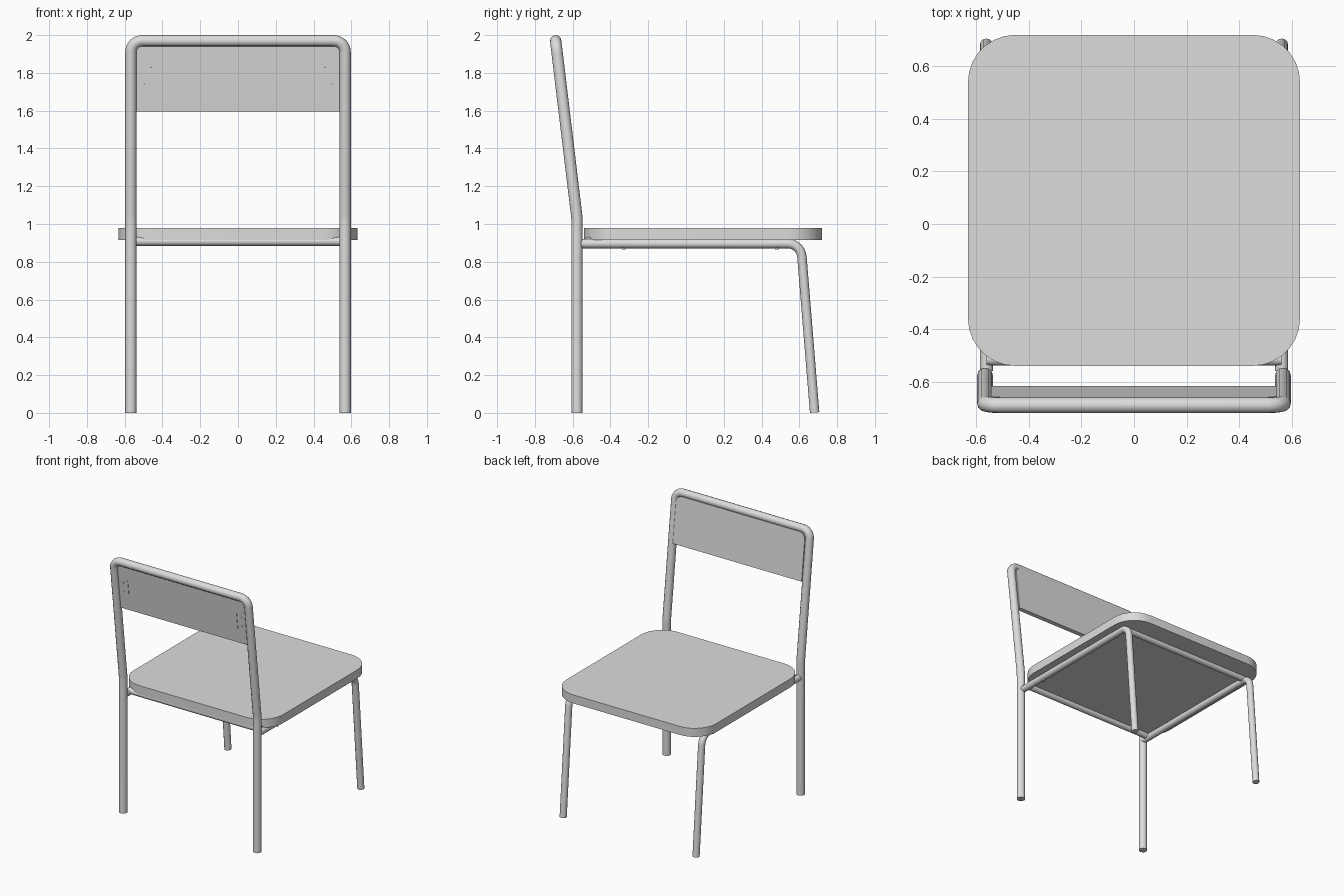
import bpy, bmesh, math
from mathutils import Vector, Matrix

cube = bpy.data.objects.get("Cube")
if cube:
    bpy.data.objects.remove(cube, do_unlink=True)

grey = bpy.data.materials.new("light_grey")
grey.use_nodes = True
colour = (0.72, 0.72, 0.72, 1)
grey.diffuse_color = colour
grey.node_tree.nodes["Principled BSDF"].inputs["Base Color"].default_value = colour


def finish(obj):
    obj.data.materials.clear()
    obj.data.materials.append(grey)
    bpy.ops.object.select_all(action='DESELECT')
    obj.select_set(True)
    bpy.context.view_layer.objects.active = obj
    bpy.ops.object.shade_smooth_by_angle(angle=math.radians(35))
    return obj


def fillet(points, radii, steps=7):
    """Round the inner corners of a path, one radius per inner point."""
    pts = [Vector(p) for p in points]
    path = [pts[0]]
    for prev, p, nxt, r in zip(pts, pts[1:], pts[2:], radii):
        a, b = (prev - p).normalized(), (nxt - p).normalized()
        half = a.angle(b) / 2
        centre = p + (a + b).normalized() * (r / math.sin(half))
        reach = r / math.tan(half)
        start = (p + a * reach - centre).normalized()
        end = (p + b * reach - centre).normalized()
        path += [centre + start.slerp(end, i / steps) * r for i in range(steps + 1)]
    return path + [pts[-1]]


def tube(name, path, radius):
    curve = bpy.data.curves.new(name, 'CURVE')
    curve.dimensions = '3D'
    curve.bevel_depth = radius
    curve.bevel_resolution = 4
    curve.use_fill_caps = True
    spline = curve.splines.new('POLY')
    spline.points.add(len(path) - 1)
    for sp, p in zip(spline.points, path):
        sp.co = (*p, 1)
    obj = bpy.data.objects.new(name, curve)
    bpy.context.collection.objects.link(obj)
    bpy.ops.object.select_all(action='DESELECT')
    obj.select_set(True)
    bpy.context.view_layer.objects.active = obj
    bpy.ops.object.convert(target='MESH')
    return finish(bpy.context.object)


def board(name, corners, radii, low, high, matrix=Matrix()):
    """Flat slab with rounded corners, extruded along local z."""
    outline = []
    n = len(corners)
    for i, r in enumerate(radii):
        trio = [(*corners[(i + k) % n], low) for k in (-1, 0, 1)]
        outline += fillet(trio, [r])[1:-1] if r else [Vector(trio[1])]
    bm = bmesh.new()
    face = bm.faces.new([bm.verts.new(p) for p in outline])
    grown = bmesh.ops.extrude_face_region(bm, geom=[face])["geom"]
    top = [v for v in grown if isinstance(v, bmesh.types.BMVert)]
    bmesh.ops.translate(bm, verts=top, vec=(0, 0, high - low))
    bmesh.ops.recalc_face_normals(bm, faces=bm.faces)
    bm.transform(matrix)
    mesh = bpy.data.meshes.new(name)
    bm.to_mesh(mesh)
    bm.free()
    obj = bpy.data.objects.new(name, mesh)
    bpy.context.collection.objects.link(obj)
    return finish(obj)


def disc(name, radius, depth, matrix):
    bm = bmesh.new()
    bmesh.ops.create_cone(bm, cap_ends=True, segments=12, radius1=radius,
                          radius2=radius, depth=depth, matrix=matrix)
    mesh = bpy.data.meshes.new(name)
    bm.to_mesh(mesh)
    bm.free()
    obj = bpy.data.objects.new(name, mesh)
    bpy.context.collection.objects.link(obj)
    return finish(obj)


def rect(x, y0, y1):
    return [(-x, y0), (x, y0), (x, y1), (-x, y1)]


# Back legs and backrest hoop, one bent tube
X, Y_LEG, Y_TOP = 0.567, -0.577, -0.69
Z_BEND, Z_TOP = 1.03, 1.97
tube("back_frame", fillet(
    [(-X, Y_LEG, 0), (-X, Y_LEG, Z_BEND), (-X, Y_TOP, Z_TOP),
     (X, Y_TOP, Z_TOP), (X, Y_LEG, Z_BEND), (X, Y_LEG, 0)],
    [0.4, 0.06, 0.06, 0.4]), 0.03)

# Side rails bending down into the front legs, with screws underneath
RAIL_X, RAIL_Z = 0.562, 0.896
for side, s in (("right", -1), ("left", 1)):
    x = s * RAIL_X
    tube(side + "_rail_and_leg", fillet(
        [(x, -0.56, RAIL_Z), (x, 0.608, RAIL_Z), (x, 0.681, 0.002)], [0.075]), 0.025)
    for y in (-0.33, 0.48):
        disc(side + "_rail_screw", 0.01, 0.02, Matrix.Translation((x, y, 0.874)))

# Cross bars under the seat
for name, y in (("rear_cross_bar", -0.515), ("front_cross_bar", 0.55)):
    tube(name, [Vector((-RAIL_X, y, 0.908)), Vector((RAIL_X, y, 0.908))], 0.024)

# Seat
board("seat", rect(0.632, -0.54, 0.72), [0.18] * 4, 0.915, 0.98)

# Backrest panel, leaning with the hoop
lean = math.atan2(Y_LEG - Y_TOP, Z_TOP - Z_BEND)
place = (Matrix.Translation((0, -0.645, 1.597))
         @ Matrix.Rotation(math.pi / 2 + lean, 4, 'X'))
board("backrest", rect(0.545, 0, 0.357), [0, 0, 0.05, 0.05], -0.028, 0.003, place)

# Small fixings on the rear of the backrest
for s in (-1, 1):
    slot = [(s * 0.46 + dx, y) for dx, y in rect(0.003, 0.115, 0.235)]
    board("backrest_slot_rim", slot, [0] * 4, 0.002, 0.006, place)
    for y in (0.14, 0.21):
        disc("backrest_screw", 0.006, 0.004,
             place @ Matrix.Translation((s * 0.5, y, 0.004)))
